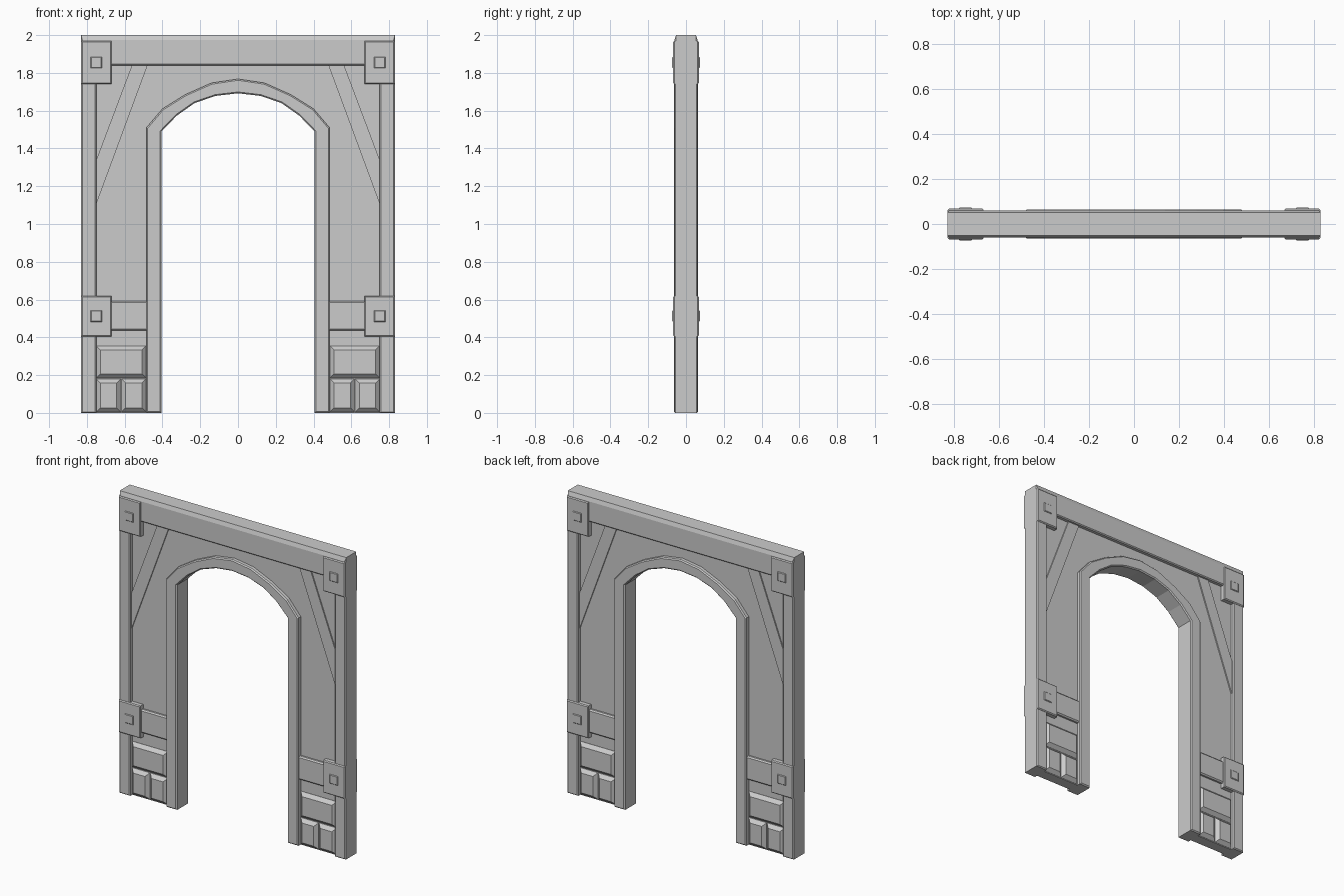
import bpy, bmesh

cube = bpy.data.objects.get("Cube")
if cube:
    bpy.data.objects.remove(cube, do_unlink=True)

stone = bpy.data.materials.new("plain grey")
stone.use_nodes = True
GREY = (0.6, 0.6, 0.6, 1)
stone.diffuse_color = GREY
stone.node_tree.nodes["Principled BSDF"].inputs["Base Color"].default_value = GREY


def prism(name, outline, depth, chamfer=0.0, mirror=False):
    """Extrude an x-z outline through y from -depth to depth, chamfering both face rims."""
    bm = bmesh.new()
    front = [bm.verts.new((x, -depth, z)) for x, z in outline]
    back = [bm.verts.new((x, depth, z)) for x, z in outline]
    bm.faces.new(front)
    bm.faces.new(back[::-1])
    n = len(outline)
    for i in range(n):
        j = (i + 1) % n
        bm.faces.new((front[j], front[i], back[i], back[j]))
    bmesh.ops.recalc_face_normals(bm, faces=bm.faces)
    if chamfer:
        rims = [e for e in bm.edges if e.verts[0].co.y * e.verts[1].co.y > 0]
        bmesh.ops.bevel(bm, geom=rims, offset=chamfer, segments=1,
                        affect='EDGES', clamp_overlap=True)
    mesh = bpy.data.meshes.new(name)
    bm.to_mesh(mesh)
    bm.free()
    mesh.materials.append(stone)
    obj = bpy.data.objects.new(name, mesh)
    bpy.context.collection.objects.link(obj)
    if mirror:
        obj.modifiers.new("other side", 'MIRROR')
    return obj


def rect(x0, x1, z0, z1):
    return [(x0, z0), (x1, z0), (x1, z1), (x0, z1)]


def both_sides(half):
    """Complete a right-to-centre path with its mirror image."""
    return half + [(-x, z) for x, z in half[-2::-1]]


# Arch paths, from the foot up to the crown
inner = both_sides([(0.405, 0), (0.405, 1.49), (0.325, 1.573), (0.23, 1.64),
                    (0.12, 1.678), (0, 1.692)])
outer = both_sides([(0.485, 0), (0.485, 1.51), (0.40, 1.61), (0.28, 1.685),
                    (0.14, 1.747), (0, 1.768)])
wall_edge = [(-0.79, 0), (-0.79, 1.9), (0.79, 1.9), (0.79, 0)]

# Recessed wall and the trim around the opening
middle = both_sides([(0.445, 0), (0.445, 1.50), (0.36, 1.595), (0.25, 1.665),
                     (0.13, 1.71), (0, 1.73)])
prism("recessed_wall", middle + wall_edge, 0.035)
prism("arch_trim", outer + inner[::-1], 0.064, 0.007)

# Outer posts and top beam
prism("side_post", rect(0.75, 0.83, 0, 1.95), 0.061, 0.006, mirror=True)
beam = prism("top_beam", rect(-0.83, 0.83, 1.84, 2.0), 0.061, 0.006)
for v in beam.data.vertices:
    if v.co.z > 1.98 and abs(v.co.y) < 0.058:
        v.co.y *= 0.95
    elif v.co.z > 1.98:
        v.co.z = 1.975

# Diagonal corner braces
prism("corner_brace", [(0.477, 1.845), (0.752, 1.10), (0.752, 1.335), (0.56, 1.845)],
      0.043, mirror=True)

# Corner plates with square studs
for level, z0, z1 in (("lower", 0.405, 0.62), ("upper", 1.74, 1.97)):
    mid = (z0 + z1) / 2
    prism(level + "_plate", rect(0.67, 0.83, z0, z1), 0.068, 0.006, mirror=True)
    prism(level + "_stud", rect(0.72, 0.78, mid - 0.03, mid + 0.03), 0.073, 0.004,
          mirror=True)

# Cross rail between trim and post
prism("cross_rail", rect(0.47, 0.76, 0.437, 0.592), 0.055, 0.008, mirror=True)

# Bevelled base blocks
prism("large_block", rect(0.487, 0.75, 0.185, 0.355), 0.058, 0.022, mirror=True)
for side, x0, x1 in (("inner", 0.487, 0.617), ("outer", 0.62, 0.75)):
    prism(side + "_small_block", rect(x0, x1, 0.005, 0.18), 0.058, 0.022, mirror=True)
